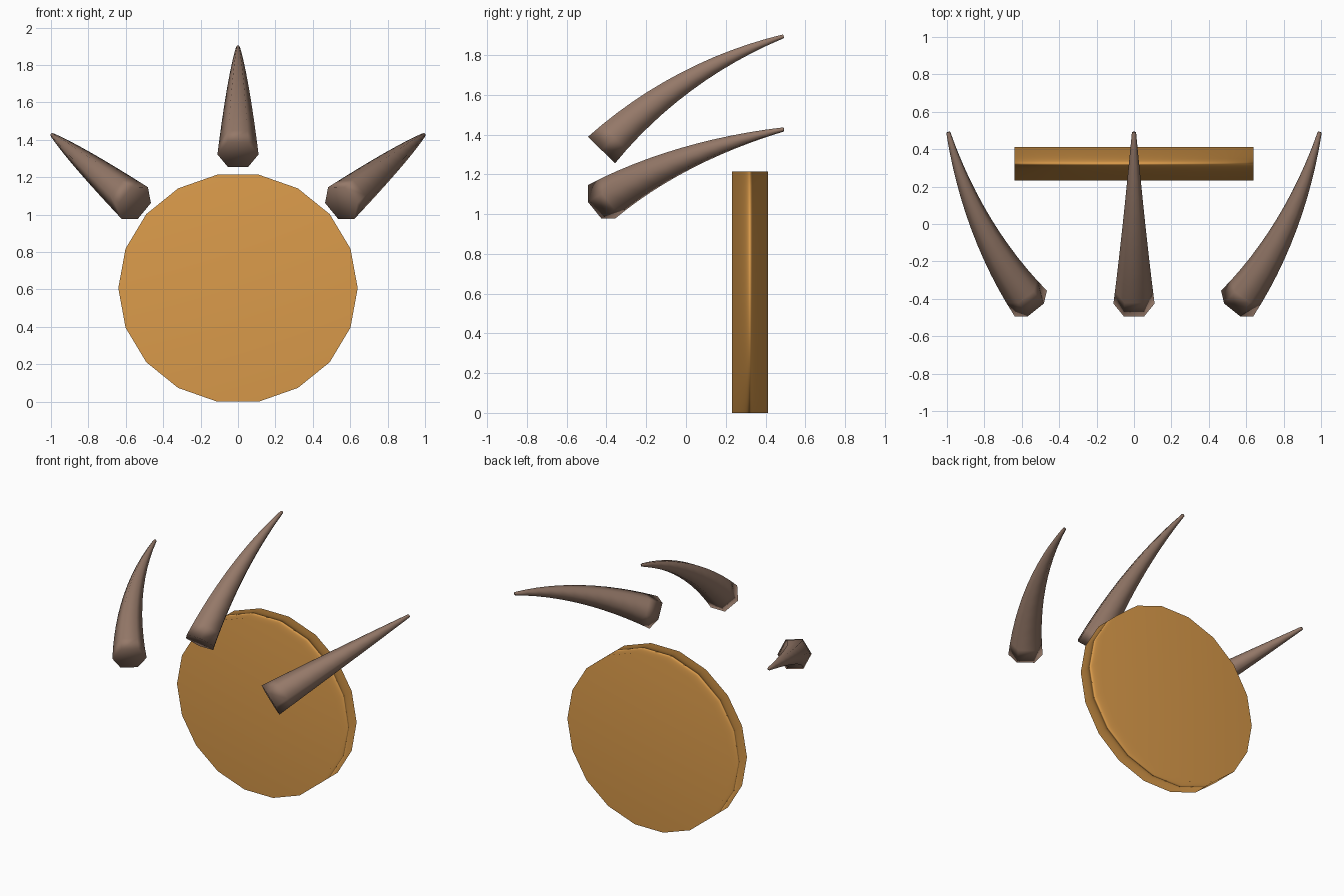
import bpy
from math import sin, cos, pi, radians
from mathutils import Vector, Matrix

cube = bpy.data.objects.get("Cube")
if cube:
    bpy.data.objects.remove(cube, do_unlink=True)


def make_material(name, color):
    mat = bpy.data.materials.new(name)
    mat.use_nodes = True
    mat.diffuse_color = color
    mat.node_tree.nodes["Principled BSDF"].inputs["Base Color"].default_value = color
    return mat


def ring(center, u, v, ru, rv, sides):
    """Closed polygon around center in the plane of u and v."""
    return [center + u * ru * cos(2 * pi * i / sides) + v * rv * sin(2 * pi * i / sides)
            for i in range(sides)]


def loft(name, rings, mat):
    """Skin a list of rings, cap both ends and shade smooth."""
    n = len(rings[0])
    verts = [p for r in rings for p in r]
    faces = [(k * n + i, k * n + (i + 1) % n, (k + 1) * n + (i + 1) % n, (k + 1) * n + i)
             for k in range(len(rings) - 1) for i in range(n)]
    faces.append(tuple(reversed(range(n))))
    faces.append(tuple(range(len(verts) - n, len(verts))))
    mesh = bpy.data.meshes.new(name)
    mesh.from_pydata(verts, [], faces)
    mesh.shade_smooth()
    mesh.materials.append(mat)
    obj = bpy.data.objects.new(name, mesh)
    bpy.context.collection.objects.link(obj)
    # Large faces dominate the soft normals
    obj.modifiers.new("weighted_normals", "WEIGHTED_NORMAL").mode = "FACE_AREA"
    return obj


X, Y, Z = Vector((1, 0, 0)), Vector((0, 1, 0)), Vector((0, 0, 1))
gold = make_material("warm_gold", (0.71, 0.33, 0.07, 1))
horn_brown = make_material("horn_brown", (0.30, 0.19, 0.14, 1))

# Upright disc, slightly wider than tall
HUB = Vector((0, 0, 0.607))
loft("disc", [ring(HUB + Y * y, X, Z, 0.64, 0.616, 18) for y in (0.412, 0.232)], gold)

# Horn rings: six-sided taper along an arc that flattens toward the tip
STEPS, START, END = 12, radians(46), radians(18)
BASE = Vector((0, -0.425, 1.322))
arc_radius = 1.08 / (2 * sin((START - END) / 2))
horn_rings = []
for k in range(STEPS + 1):
    t = k / STEPS
    a = START + (END - START) * t
    center = BASE + arc_radius * (Y * (sin(START) - sin(a)) + Z * (cos(a) - cos(START)))
    side = Z * cos(a) - Y * sin(a)
    r = 0.11 + (0.011 - 0.11) * t
    horn_rings.append(ring(center, X, -side, r, r, 6))

# Three horns fanned around the disc centre
for name, angle in (("right_horn", -50.5), ("middle_horn", 0), ("left_horn", 50.5)):
    turn = Matrix.Rotation(radians(angle), 3, "Y")
    loft(name, [[HUB + turn @ (p - HUB) for p in r] for r in horn_rings], horn_brown)

# Consistent outward faces
import bmesh
for obj in bpy.context.collection.objects:
    if obj.type == "MESH" and (obj.name == "disc" or obj.name.endswith("horn")):
        bm = bmesh.new()
        bm.from_mesh(obj.data)
        bmesh.ops.recalc_face_normals(bm, faces=bm.faces)
        bm.to_mesh(obj.data)
        bm.free()
